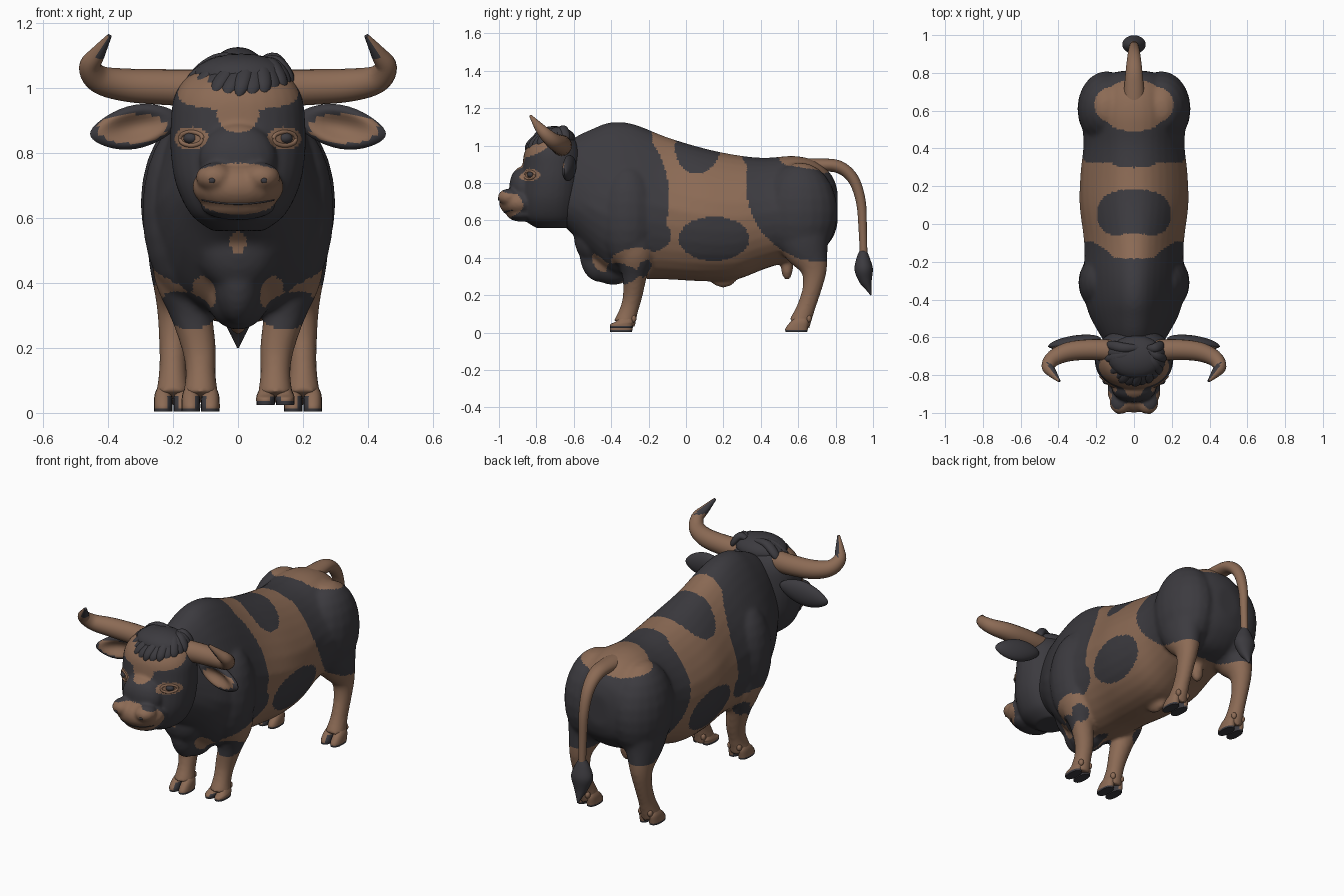
import bpy, bmesh, math
from mathutils import Vector, Matrix
from mathutils.bvhtree import BVHTree

cube = bpy.data.objects.get("Cube")
if cube:
    bpy.data.objects.remove(cube)


def material(name, rgb):
    m = bpy.data.materials.new(name)
    m.use_nodes = True
    m.diffuse_color = (*rgb, 1)
    m.node_tree.nodes["Principled BSDF"].inputs["Base Color"].default_value = (*rgb, 1)
    return m


MATS = [material("warm_brown", (0.26, 0.145, 0.09)),
        material("charcoal", (0.045, 0.043, 0.05))]
X, Y, Z = Vector((1, 0, 0)), Vector((0, 1, 0)), Vector((0, 0, 1))


def spline(pts, steps=5):
    """Catmull-Rom through tuples of any length."""
    pts = [Vector(p) for p in pts]
    ext = [pts[0]] + pts + [pts[-1]]
    out = []
    for a, b, c, d in zip(ext, ext[1:], ext[2:], ext[3:]):
        for i in range(steps):
            t = i / steps
            out.append(0.5 * (2*b + (c - a)*t + (2*a - 5*b + 4*c - d)*t*t + (3*b - a - 3*c + d)*t**3))
    return out + [pts[-1]]


def tube(bm, pts, ref, axis=None, n=24, power=2.0):
    """Loft rings of (x, y, z, radius_u, radius_v) along a smooth path."""
    pts = spline(pts)
    rings = []
    for i, p in enumerate(pts):
        t = axis or (pts[min(i + 1, len(pts) - 1)].to_3d() - pts[max(i - 1, 0)].to_3d()).normalized()
        u = (ref - t * ref.dot(t)).normalized()
        v = t.cross(u)
        ring = []
        for k in range(n):
            c, s = math.cos(math.tau * k / n), math.sin(math.tau * k / n)
            cu = math.copysign(abs(c) ** (2 / power), c) * p[3]
            sv = math.copysign(abs(s) ** (2 / power), s) * p[4]
            ring.append(bm.verts.new(p.to_3d() + u * cu + v * sv))
        rings.append(ring)
    for a, b in zip(rings, rings[1:]):
        for k in range(n):
            bm.faces.new((a[k], a[(k + 1) % n], b[(k + 1) % n], b[k]))
    bm.faces.new(rings[0])
    bm.faces.new(rings[-1])


def ball(bm, centre, radii, seg=20):
    bmesh.ops.create_uvsphere(bm, u_segments=seg, v_segments=seg // 2 + 2, radius=1,
                              matrix=Matrix.Translation(centre) @ Matrix.Diagonal((*radii, 1)))


def make(name, bm, rule=0, fuse=0.0):
    """Make an object; fuse overlapping pieces into one skin, then colour faces by rule."""
    bm.normal_update()
    bmesh.ops.recalc_face_normals(bm, faces=bm.faces)
    me = bpy.data.meshes.new(name)
    bm.to_mesh(me)
    bm.free()
    ob = bpy.data.objects.new(name, me)
    bpy.context.collection.objects.link(ob)
    for m in MATS:
        me.materials.append(m)
    bpy.ops.object.select_all(action='DESELECT')
    ob.select_set(True)
    bpy.context.view_layer.objects.active = ob
    if fuse:
        mod = ob.modifiers.new("fuse", 'REMESH')
        mod.mode, mod.voxel_size = 'VOXEL', fuse
        mod = ob.modifiers.new("soften", 'SMOOTH')
        mod.factor, mod.iterations = 0.5, 9
        bpy.ops.object.convert(target='MESH')
        me = ob.data
    for f in me.polygons:
        f.material_index = rule(f.center, f.normal) if callable(rule) else rule
    bpy.ops.object.shade_smooth_by_angle(angle=math.radians(60))
    return ob


def patches(base, spots):
    """Colour rule from mirrored ellipsoid patches; the last one that matches wins."""
    def rule(p, _n):
        colour = base
        for col, c, r in spots:
            q = (abs(p.x) - c[0], p.y - c[1], p.z - c[2])
            if sum((a / b) ** 2 for a, b in zip(q, r)) < 1:
                colour = col
        return colour
    return rule


# Torso, neck, shoulders, haunches and legs as one skin: y, bottom, top, half width
bm = bmesh.new()
torso = [(-.69, .6, .96, .13), (-.6, .52, 1.04, .185), (-.5, .4, 1.09, .235), (-.4, .31, 1.125, .265),
         (-.28, .29, 1.115, .272), (-.1, .285, 1.045, .265), (.1, .275, .985, .288), (.27, .285, .95, .283),
         (.42, .34, .935, .268), (.58, .39, .945, .275), (.7, .42, .915, .24), (.78, .5, .84, .17),
         (.81, .58, .76, .07)]
tube(bm, [(0, y, (a + b) / 2, w, (b - a) / 2) for y, a, b, w in torso], X, Y, 32, 2.25)
for v in bm.verts:                               # narrow the back towards the spine
    v.co.x *= 1 - .95 * max(0, v.co.z - .66)
ball(bm, (0, -.46, .42), (.08, .11, .15))        # brisket
ball(bm, (0, -.39, .37), (.1, .13, .115))
ball(bm, (0, -.5, .52), (.13, .1, .15))          # throat fold
ball(bm, (0, .2, .29), (.03, .07, .05))          # sheath
ball(bm, (0, .54, .35), (.04, .033, .07))        # underside sac
for s in (-1, 1):
    ball(bm, (s * .155, -.31, .62), (.14, .16, .28))
    ball(bm, (s * .145, .61, .645), (.155, .2, .265))
    tube(bm, [(s * .18, -.29, .58, .09, .12), (s * .175, -.275, .43, .085, .105), (s * .145, -.275, .31, .065, .068),
              (s * .12, -.285, .2, .053, .053), (s * .115, -.305, .12, .047, .05),
              (s * .115, -.33, .045, .056, .06)], X)
    tube(bm, [(s * .17, .6, .6, .11, .18), (s * .18, .64, .46, .095, .13), (s * .193, .683, .34, .06, .073),
              (s * .198, .675, .24, .046, .052), (s * .2, .64, .13, .043, .05),
              (s * .2, .605, .045, .056, .06)], X)
make("body", bm, patches(0, [
    (1, (0, -.55, .72), (9, .46, .5)),           # dark forequarters
    (1, (0, -.33, 1.04), (9, .15, .15)),
    (1, (0, -.2, .52), (9, .12, .09)),
    (0, (.2, -.27, .29), (.15, .16, .18)),       # brown upper leg
    (0, (.1, -.43, .375), (.042, .1, .06)),
    (1, (.15, -.34, .32), (.11, .11, .06)),
    (1, (.25, -.2, .33), (.09, .06, .06)),
    (1, (0, -.45, .37), (.055, .3, .12)),
    (0, (0, -.58, .53), (.025, .09, .04)),
    (1, (0, .055, .94), (.24, .13, .155)),       # saddle patch
    (1, (.28, .15, .5), (.22, .19, .12)),        # flank patch
    (1, (0, .72, .8), (9, .4, .42)),             # dark hindquarters
    (1, (0, .45, .97), (9, .155, .12)),
    (0, (0, .65, .95), (.25, .16, .13)),         # brown rump
]), 0.011)

# Head: horizontal sections as z, front, back, half width, plus muzzle and bridge
bm = bmesh.new()
skull = [(.56, -.8, -.62, .08), (.61, -.87, -.58, .145), (.7, -.89, -.56, .19), (.8, -.885, -.55, .207),
         (.89, -.875, -.55, .207), (.97, -.862, -.56, .197), (1.03, -.82, -.59, .16), (1.065, -.76, -.64, .09)]
tube(bm, [(0, (a + b) / 2, z, w, (b - a) / 2) for z, a, b, w in skull], X, Z, 32, 2.15)
ball(bm, (0, -.885, .695), (.142, .115, .082))
ball(bm, (0, -.87, .78), (.12, .075, .11))
ball(bm, (0, -.875, .635), (.115, .085, .042))
for s in (-1, 1):
    ball(bm, (s * .072, -.945, .725), (.058, .062, .045))
head = make("head", bm, patches(1, [
    (0, (0, -.84, 1.03), (.27, .16, .1)),        # forehead
    (0, (0, -.9, .92), (.07, .1, .058)),
    (0, (0, -.96, .69), (.17, .15, .079)),       # muzzle
    (0, (.15, -.85, .845), (.062, .1, .035)),    # around the eye
]), 0.008)
surface = BVHTree.FromObject(head, bpy.context.evaluated_depsgraph_get())


def on_face(x, z, out=0.0):
    hit = surface.ray_cast(Vector((x, -2, z)), Y)[0]
    return hit - Y * out


# Eyes, lids, nostrils and mouth
for s, side in ((-1, "right"), (1, "left")):
    bm = bmesh.new()
    ball(bm, on_face(s * .143, .845, -.012), (.025, .022, .018))
    make(side + "_eye", bm, 1)
    for part, lift in (("upper", 1), ("lower", -1)):
        bm = bmesh.new()
        lid = [on_face(s * .143 + .035 * math.cos(a), .843 + lift * .021 * math.sin(a), -.002)
               for a in (0, .7, 1.57, 2.44, math.pi)]
        tube(bm, [(*p, .007, .007) for p in lid], Y, n=8)
        make(f"{side}_{part}_eyelid", bm, 0)
    bm = bmesh.new()
    ball(bm, on_face(s * .08, .715), (.01, .004, .008), 12)
    make(side + "_nostril", bm, 1)
bm = bmesh.new()
tube(bm, [(*on_face(x, .643 + x * x), .003, .003) for x in (-.11, -.08, -.04, 0, .04, .08, .11)], Y, n=8)
make("mouth", bm, 1)

for s, side in ((-1, "right"), (1, "left")):
    # Horn sweeping out, forward and up to a dark tip
    bm = bmesh.new()
    tube(bm, [(s * x, y, z, r, r) for x, y, z, r in (
        (.12, -.67, 1.0, .057), (.22, -.665, 1.002, .055), (.34, -.675, 1.008, .051), (.425, -.71, 1.025, .043),
        (.455, -.755, 1.065, .034), (.432, -.79, 1.105, .024), (.395, -.832, 1.16, .007))], Y, n=20)
    make(side + "_horn", bm, lambda p, n: int(p.z > 1.09 and n.x * p.x < .05))

    # Leaf-shaped ear, cupped at the front
    bm = bmesh.new()
    ball(bm, (0, 0, 0), (1, 1, 1), 32)
    for v in bm.verts:
        x, y, z = v.co
        r2 = x * x + z * z
        depth = .04 * y if y > 0 else -.022 * math.sin(math.pi * r2) + .012 * (1 - r2)
        v.co = (s * (.315 + .14 * x), -.63 + depth - .02 * x, .88 - .022 * x + .068 * z * (1 - .25 * x * x))
    make(side + "_ear", bm, lambda p, n: int(not (
        n.y < 0 and ((abs(p.x) - .325) / .105) ** 2 + ((p.z - .875) / .046) ** 2 < 1)))

    # Cloven hooves with dark soles and dewclaws; the left front foot is slightly raised
    for part, x, y in (("front", .115, -.335), ("hind", .2, .602)):
        lift = .025 if (s, part) == (1, "front") else .004
        bm = bmesh.new()
        for k in (-1, 1):
            cx = s * x + k * .03
            tube(bm, [(cx, y - .012, lift, .028, .058), (cx, y - .01, lift + .02, .029, .06),
                      (cx, y + .005, .058, .026, .048), (cx, y + .015, .085, .014, .025)], X, Z, 16, 2.4)
            ball(bm, (cx, y + .054, .075), (.014, .016, .02), 12)
        make(f"{side}_{part}_hoof", bm, lambda p, n, c=s * x, low=lift: int(
            p.z < low + .01 or (p.z < .05 and abs(p.x - c) < .014)))

# Forelock: a cap with locks fanned forward from an off-centre crown
bm = bmesh.new()
ball(bm, (.01, -.705, 1.035), (.15, .115, .07))
for i in range(17):
    a = math.radians(-25 + 230 * i / 16)
    c, d = math.cos(a), math.sin(a)
    r = .012 if i % 2 else .017
    tube(bm, [(.055 + .02 * c, -.665 - .02 * d, 1.082, .014, .012),
              (.03 + .09 * c, -.69 - .08 * d, 1.08 - .02 * d, .026, r + .003),
              (.01 + .147 * c, -.70 - .14 * d, 1.035 - .03 * d, .024, r),
              (.16 * c, -.70 - .152 * d, .995 - .035 * d, .004, .004)], c * Y + d * X, n=10)
make("forelock", bm, 1)

# Tail and tuft
bm = bmesh.new()
tube(bm, [(0, .6, .88, .06, .05), (0, .72, .895, .052, .036), (0, .82, .885, .043, .034),
          (0, .895, .82, .034, .03), (0, .935, .7, .027, .026), (0, .945, .55, .022, .022),
          (0, .95, .4, .02, .02)], X)
make("tail", bm, 0)
bm = bmesh.new()
tube(bm, [(0, .948, .44, .018, .018), (0, .947, .4, .042, .035), (0, .95, .34, .062, .049),
          (0, .96, .28, .042, .035), (0, .975, .24, .022, .018), (0, .99, .2, .003, .003)], X)
make("tail_tuft", bm, 1)
